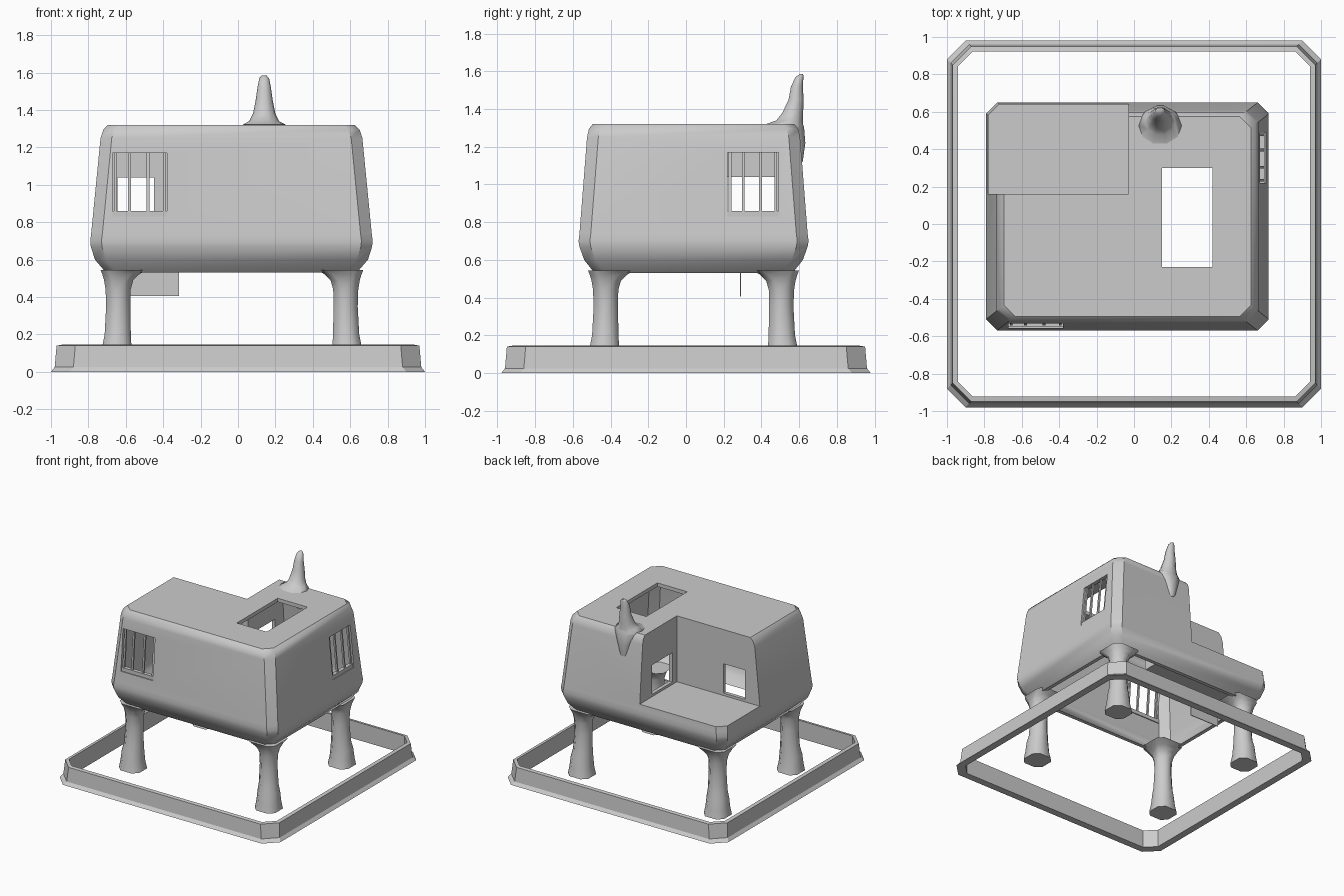
import bpy
import bmesh
import math
from mathutils import Vector

cube = bpy.data.objects.get("Cube")
if cube:
    bpy.data.objects.remove(cube, do_unlink=True)

grey = bpy.data.materials.new("plain_grey")
grey.use_nodes = True
grey.diffuse_color = (0.6, 0.6, 0.6, 1)
grey.node_tree.nodes["Principled BSDF"].inputs["Base Color"].default_value = (0.6, 0.6, 0.6, 1)


def finish(name, bm):
    bmesh.ops.recalc_face_normals(bm, faces=bm.faces)
    mesh = bpy.data.meshes.new(name)
    bm.to_mesh(mesh)
    bm.free()
    mesh.materials.append(grey)
    obj = bpy.data.objects.new(name, mesh)
    bpy.context.collection.objects.link(obj)
    return obj


def loft(name, rings, capped=True, closed=False):
    """Skin a stack of equal-length point rings."""
    bm = bmesh.new()
    loops = [[bm.verts.new(p) for p in ring] for ring in rings]
    pairs = list(zip(loops, loops[1:]))
    if closed:
        pairs.append((loops[-1], loops[0]))
    for a, b in pairs:
        for i in range(len(a)):
            j = (i + 1) % len(a)
            bm.faces.new((a[i], a[j], b[j], b[i]))
    if capped and not closed:
        bm.faces.new(loops[0])
        bm.faces.new(loops[-1])
    return finish(name, bm)


def box(name, x, y, z):
    rings = [[(x[0], y[0], h), (x[1], y[0], h), (x[1], y[1], h), (x[0], y[1], h)] for h in z]
    return loft(name, rings)


def beam(name, a, b, size):
    """Thin square rod between two points."""
    a, b = Vector(a), Vector(b)
    bm = bmesh.new()
    bmesh.ops.create_cube(bm, size=1)
    bmesh.ops.scale(bm, verts=bm.verts, vec=(size, size, (b - a).length))
    bmesh.ops.rotate(bm, verts=bm.verts, matrix=(b - a).to_track_quat('Z', 'Y').to_matrix())
    bmesh.ops.translate(bm, verts=bm.verts, vec=(a + b) / 2)
    return finish(name, bm)


def chamfered(x0, x1, y0, y1, z, c):
    return [(x0 + c, y0, z), (x1 - c, y0, z), (x1, y0 + c, z), (x1, y1 - c, z),
            (x1 - c, y1, z), (x0 + c, y1, z), (x0, y1 - c, z), (x0, y0 + c, z)]


def cut(obj, cutter):
    bpy.context.view_layer.objects.active = obj
    mod = obj.modifiers.new("cut", 'BOOLEAN')
    mod.operation = 'DIFFERENCE'
    mod.solver = 'EXACT'
    mod.object = cutter
    bpy.ops.object.modifier_apply(modifier=mod.name)
    bpy.data.objects.remove(cutter, do_unlink=True)


def smooth(obj, angle):
    bpy.ops.object.select_all(action='DESELECT')
    obj.select_set(True)
    bpy.context.view_layer.objects.active = obj
    bpy.ops.object.shade_smooth_by_angle(angle=math.radians(angle))


# House shell: tapered hollow body, open underneath
MID_X, MID_Y, WALL = -0.035, 0.04, 0.03
PROFILE = [(0.53, 0.67, 0.525), (0.60, 0.73, 0.58), (0.67, 0.752, 0.605), (0.70, 0.755, 0.61),
           (0.74, 0.75, 0.605), (1.25, 0.70, 0.565), (1.295, 0.685, 0.555), (1.32, 0.66, 0.535)]


def house_ring(z, hx, hy, inset=0.0, drop=0.0):
    return chamfered(MID_X - hx + inset, MID_X + hx - inset, MID_Y - hy + inset,
                     MID_Y + hy - inset, z - drop, 0.06)


house = loft("house_body", [house_ring(*p) for p in PROFILE])
room = loft("room_cutter", [house_ring(*PROFILE[0], WALL, 0.1)]
            + [house_ring(*p, WALL, WALL if p[0] > 1 else 0) for p in PROFILE])

# Terrace notch in the back right corner
NOTCH_X, NOTCH_Y, FLOOR = -0.03, 0.16, 0.78
cut(house, box("notch_cutter", (-1, NOTCH_X), (NOTCH_Y, 1), (FLOOR, 2)))
cut(room, box("notch_cutter", (-1, NOTCH_X + WALL), (NOTCH_Y - WALL, 1), (FLOOR - WALL, 2)))
cut(house, room)

# Openings: front window, left window, terrace door, terrace window, skylight
for x, y, z in [((-0.67, -0.38), (-0.7, -0.4), (0.83, 1.17)),
                ((0.6, 0.8), (0.22, 0.49), (0.83, 1.17)),
                ((-0.645, -0.45), (0.05, 0.25), (0.80, 1.04)),
                ((-0.12, 0.06), (0.22, 0.48), (0.80, 1.04)),
                ((0.15, 0.42), (-0.23, 0.30), (1.2, 1.4))]:
    cut(house, box("opening_cutter", x, y, z))
smooth(house, 35)

# Window bars follow the leaning walls
for i, t in enumerate((0.05, 0.31, 0.65, 0.95)):
    x = -0.67 + 0.29 * t
    beam(f"front_window_bar_{i}", (x, -0.54, 0.82), (x, -0.512, 1.18), 0.014)
    y = 0.22 + 0.27 * t
    beam(f"left_window_bar_{i}", (0.69, y, 0.82), (0.656, y, 1.18), 0.014)
beam("front_window_sill", (-0.68, -0.535, 0.845), (-0.37, -0.535, 0.845), 0.03)
beam("left_window_sill", (0.685, 0.21, 0.845), (0.685, 0.5, 0.845), 0.03)

# Legs: flared feet, arching inward where they meet the body
LEG = [(0.0, 0.10, 0.085), (0.06, 0.092, 0.075), (0.14, 0.085, 0.07), (0.2, 0.073, 0.067),
       (0.35, 0.065, 0.064), (0.44, 0.068, 0.066), (0.49, 0.076, 0.08),
       (0.52, 0.085, 0.11), (0.545, 0.095, 0.15)]
for side, cx, sx in (("right", -0.64, -1), ("left", 0.575, 1)):
    for end, cy, sy in (("front", -0.425, -1), ("back", 0.505, 1)):
        rings = []
        for z, out, inn in LEG:
            xs = sorted((cx + sx * out, cx - sx * inn))
            ys = sorted((cy + sy * out, cy - sy * inn))
            rings.append(chamfered(*xs, *ys, z, 0.042))
        smooth(loft(f"{end}_{side}_leg", rings), 50)

# Chimney: curved horn blending into the roof and back wall
HORN = [(1.12, 0.60, 0.03, 0.02), (1.22, 0.59, 0.06, 0.045), (1.30, 0.56, 0.10, 0.07),
        (1.322, 0.525, 0.115, 0.10), (1.34, 0.55, 0.08, 0.075), (1.38, 0.566, 0.06, 0.058),
        (1.45, 0.584, 0.046, 0.042), (1.52, 0.588, 0.036, 0.033), (1.57, 0.602, 0.026, 0.022),
        (1.585, 0.612, 0.012, 0.01)]
smooth(loft("chimney", [[(0.14 + rx * math.cos(k * math.tau / 10), cy + ry * math.sin(k * math.tau / 10), z)
                         for k in range(10)] for z, cy, rx, ry in HORN]), 60)

# Hanging hatch panel below the terrace
box("hatch_panel", (-0.58, -0.315), (0.286, 0.292), (0.405, 0.56))

# Low fence ring with cut corners and a flared foot
FENCE = [(1.0, 0.0), (0.98, 0.025), (0.97, 0.14), (0.942, 0.145), (0.942, 0.0)]
fence = loft("fence", [chamfered(-r, r, 0.02 - r, r - 0.02, z, 0.1 if r > 0.95 else 0.08)
                       for r, z in FENCE], closed=True)
smooth(fence, 30)
